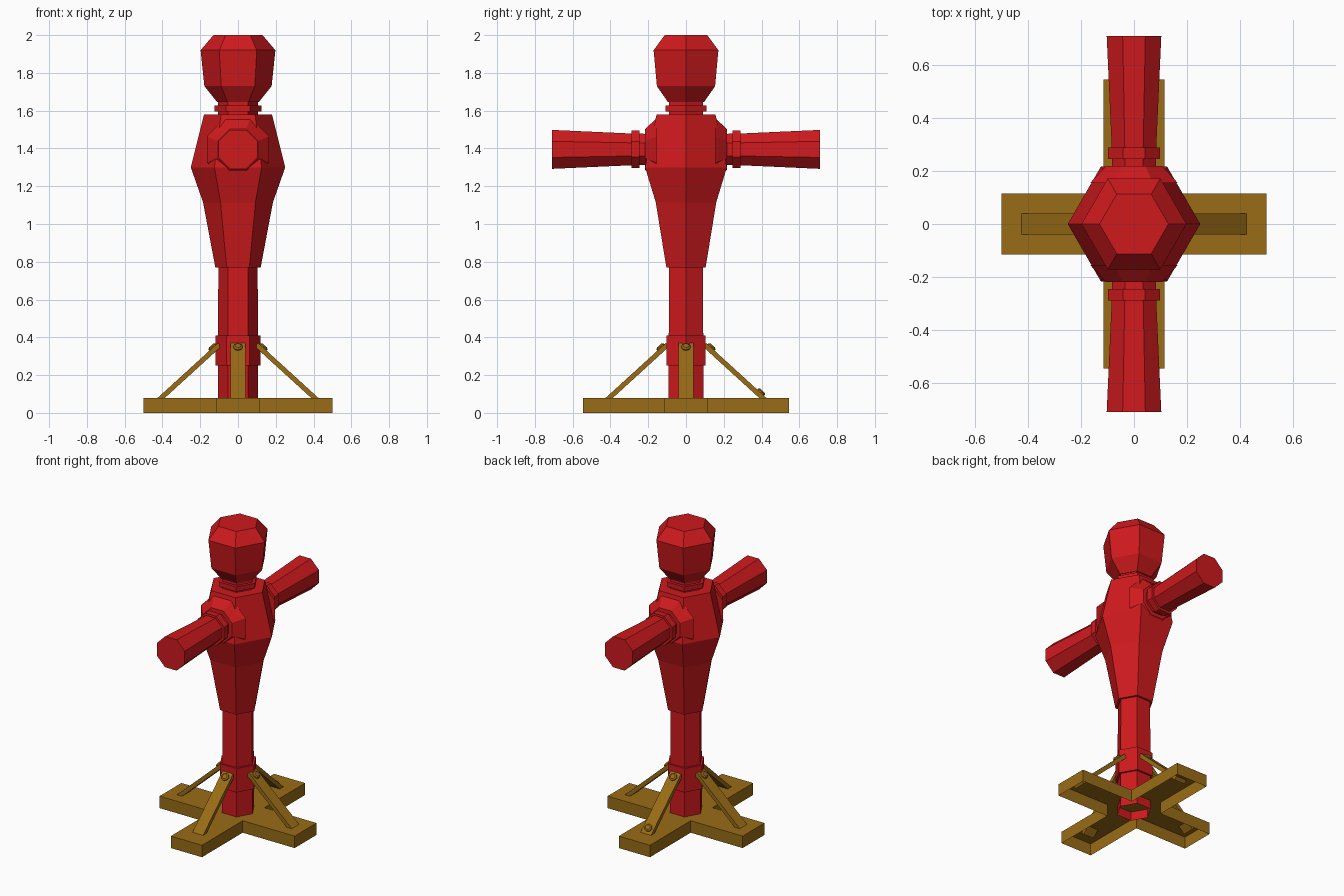
import bpy, bmesh
from math import pi, cos, sin, atan2
from mathutils import Matrix, Vector

if "Cube" in bpy.data.objects:
    bpy.data.objects.remove(bpy.data.objects["Cube"])


def material(name, color):
    m = bpy.data.materials.new(name)
    m.diffuse_color = color
    m.use_nodes = True
    m.node_tree.nodes["Principled BSDF"].inputs["Base Color"].default_value = m.diffuse_color
    return m


RED = material("red_paint", (0.62, 0.01, 0.012, 1))
WOOD = material("brown_wood", (0.32, 0.15, 0.008, 1))


def finish(name, bm, mat, matrix=None):
    bmesh.ops.recalc_face_normals(bm, faces=bm.faces)
    if matrix:
        bm.transform(matrix)
    me = bpy.data.meshes.new(name)
    bm.to_mesh(me)
    bm.free()
    me.materials.append(mat)
    ob = bpy.data.objects.new(name, me)
    bpy.context.collection.objects.link(ob)
    return ob


def lathe(name, profile, sides, mat, matrix=None, turn=0.0, bottom=True):
    """Faceted solid from (radius, height) pairs."""
    bm = bmesh.new()
    rings = [[bm.verts.new((r * cos(turn + 2 * pi * i / sides),
                            r * sin(turn + 2 * pi * i / sides), z))
              for i in range(sides)] for r, z in profile]
    for a, b in zip(rings, rings[1:]):
        for i in range(sides):
            j = (i + 1) % sides
            bm.faces.new((a[i], a[j], b[j], b[i]))
    bm.faces.new(rings[-1])
    if bottom:
        bm.faces.new(rings[0][::-1])
    return finish(name, bm, mat, matrix)


# Hexagonal post, collar, torso, neck and head
lathe("post", [(0.107, 0.02), (0.104, 0.8)], 6, RED, bottom=False)
lathe("post_collar", [(0.12, 0.25), (0.12, 0.41)], 6, RED)
lathe("torso", [(0.12, 0.77), (0.185, 1.115), (0.25, 1.30), (0.18, 1.58)], 6, RED)
lathe("neck", [(0.105, 1.57), (0.105, 1.65)], 6, RED)
lathe("neck_ring", [(0.125, 1.595), (0.125, 1.627)], 6, RED)
lathe("head", [(0.11, 1.645), (0.178, 1.73), (0.198, 1.92), (0.13, 2.0)], 6, RED)

# Octagonal arms with shoulder sockets and rings, pointing to front and back
K = 1 / cos(pi / 8)
for side, s in (("front", 1), ("back", -1)):
    mat = Matrix.Translation((0, 0, 1.395)) @ Matrix.Rotation(s * pi / 2, 4, 'X')
    for part, prof in (
            ("shoulder", [(0.165, 0.155), (0.107, 0.218)]),
            ("arm", [(0.082, 0.18), (0.084, 0.29), (0.103, 0.71)]),
            ("arm_ring", [(0.099, 0.246), (0.099, 0.288)])):
        lathe(f"{side}_{part}", [(r * K, z) for r, z in prof], 8, RED, mat, pi / 8)

# Cross-shaped foot, open underneath
w, lx, ly, h = 0.115, 0.5, 0.545, 0.08
outline = [(lx, -w), (lx, w), (w, w), (w, ly), (-w, ly), (-w, w),
           (-lx, w), (-lx, -w), (-w, -w), (-w, -ly), (w, -ly), (w, -w)]
bm = bmesh.new()
low = [bm.verts.new((x, y, 0)) for x, y in outline]
top = [bm.verts.new((x, y, h)) for x, y in outline]
for i in range(12):
    j = (i + 1) % 12
    bm.faces.new((low[i], low[j], top[j], top[i]))
for q in ((0, 1, 2, 11), (2, 3, 4, 5), (5, 6, 7, 8), (8, 9, 10, 11), (2, 5, 8, 11)):
    bm.faces.new([top[i] for i in q])
finish("cross_foot", bm, WOOD)

# Four slanted braces with bolts
start, end = Vector((0.447, 0, 0.06)), Vector((0.107, 0, 0.37))
d = (end - start).normalized()
n = Vector((d.z, 0, -d.x))
tilt = Matrix.Rotation(atan2(n.x, n.z), 4, 'Y')
for k, name in enumerate(("right", "back", "left", "front")):
    spin = Matrix.Rotation(k * pi / 2, 4, 'Z')
    bm = bmesh.new()
    bmesh.ops.create_cube(bm, size=1)
    bm.transform(Matrix.Diagonal(((end - start).length, 0.078, 0.026, 1)))
    mid = (start + end) / 2 - n * 0.013
    finish(f"{name}_brace", bm, WOOD, spin @ Matrix.Translation(mid) @ tilt)
    spots = [("top_bolt", end - d * 0.035)]
    if name == "back":
        spots.append(("foot_bolt", start + d * 0.07))
    for bolt, p in spots:
        lathe(f"{name}_{bolt}", [(0.025, -0.01), (0.025, 0.007), (0.016, 0.014)], 8,
              WOOD, spin @ Matrix.Translation(p) @ tilt)
